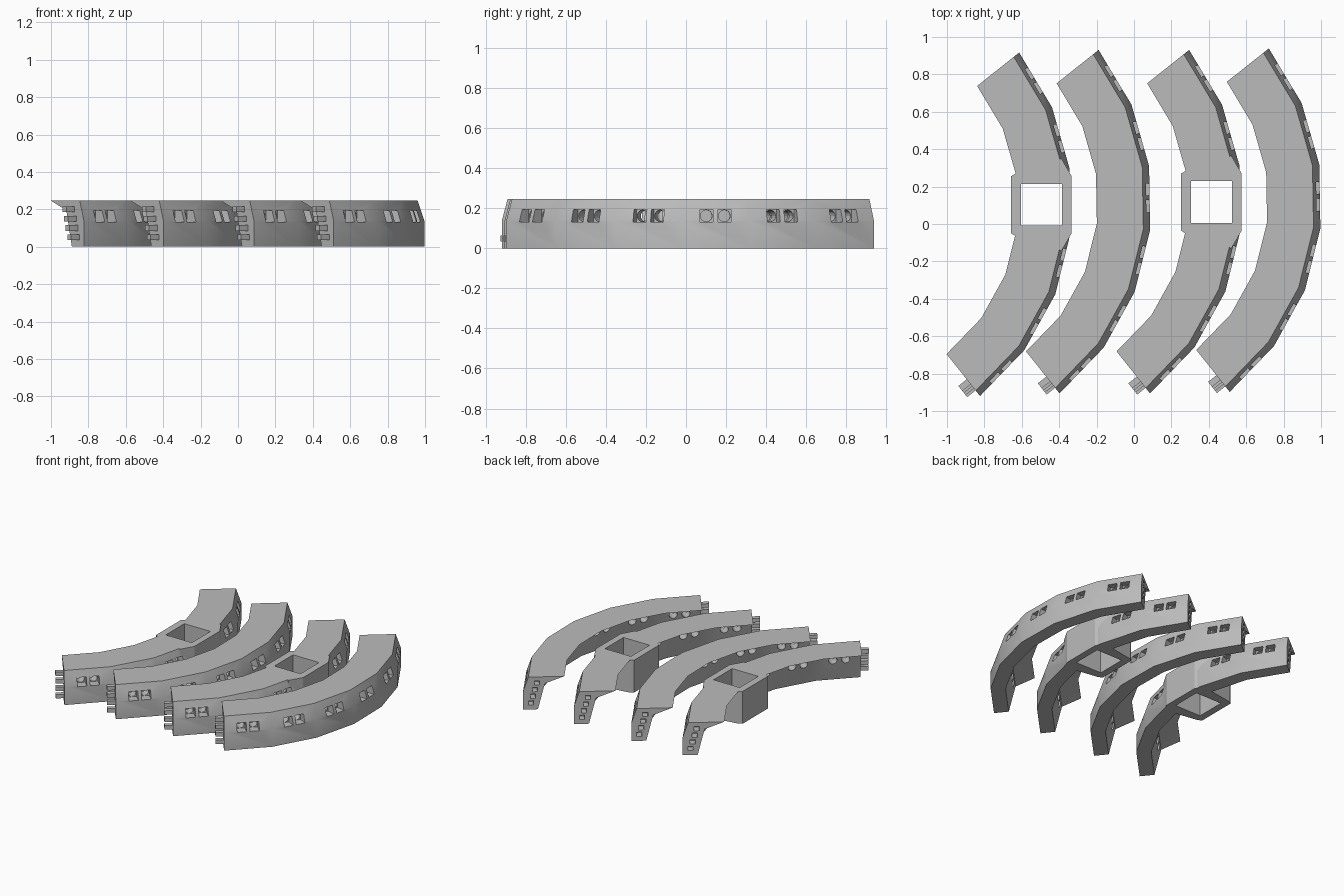
import bpy, bmesh
from math import radians, cos, sin
from mathutils import Matrix, Vector

cube = bpy.data.objects.get("Cube")
if cube:
    bpy.data.objects.remove(cube, do_unlink=True)

START, SEGMENTS, STEP = -51.5, 6, 15
HEIGHT = 0.247
WINDOW_Z = 0.162

stone = bpy.data.materials.new("stone_grey")
stone.use_nodes = True
GREY = (0.5, 0.5, 0.5, 1)
stone.diffuse_color = GREY
stone.node_tree.nodes["Principled BSDF"].inputs["Base Color"].default_value = GREY


def make_object(name, bm):
    bmesh.ops.recalc_face_normals(bm, faces=bm.faces)
    mesh = bpy.data.meshes.new(name)
    bm.to_mesh(mesh)
    bm.free()
    mesh.materials.append(stone)
    obj = bpy.data.objects.new(name, mesh)
    bpy.context.collection.objects.link(obj)
    return obj


def frame(angle, r, side, z):
    """Place something at radius r along an angle, shifted sideways."""
    return Matrix.Rotation(radians(angle), 4, 'Z') @ Matrix.Translation((r, side, z))


def add_box(bm, place, size):
    bmesh.ops.create_cube(bm, size=1, matrix=place @ Matrix.Diagonal((*size, 1)))


def boolean(obj, cutter, operation):
    mod = obj.modifiers.new("cut", 'BOOLEAN')
    mod.object, mod.operation, mod.solver = cutter, operation, 'EXACT'
    graph = bpy.context.evaluated_depsgraph_get()
    mesh = bpy.data.meshes.new_from_object(obj.evaluated_get(graph))
    obj.modifiers.clear()
    obj.data = mesh
    bpy.data.objects.remove(cutter, do_unlink=True)


def prism(name, points, top):
    bm = bmesh.new()
    face = bm.faces.new([bm.verts.new((x, y, 0)) for x, y in points])
    new = bmesh.ops.extrude_face_region(bm, geom=[face])["geom"]
    bmesh.ops.translate(bm, vec=(0, 0, top),
                        verts=[v for v in new if isinstance(v, bmesh.types.BMVert)])
    return make_object(name, bm)


def curved_wall(name):
    # cross-section: battered outside, overhanging ledge inside
    profile = [(1.203, 0), (1.307, 0), (1.307, 0.137), (1.27, HEIGHT),
               (1.02, HEIGHT), (1.155, 0.195)]
    bm = bmesh.new()
    rings = []
    for i in range(SEGMENTS + 1):
        a = radians(START + STEP * i)
        rings.append([bm.verts.new((r * cos(a), r * sin(a), z)) for r, z in profile])
    n = len(profile)
    for a, b in zip(rings, rings[1:]):
        for j in range(n):
            k = (j + 1) % n
            bm.faces.new((a[j], a[k], b[k], b[j]))
    bm.faces.new(rings[0])
    bm.faces.new(rings[-1])
    return make_object(name, bm)


def peg_spots():
    return [(1.252 - 0.014 * i, 0.05 + 0.05 * i) for i in range(4)]


def add_tower(wall):
    # flared tower body with an open square shaft
    half = [(0.979, 0.152), (1.005, 0.168), (1.2, 0.2), (1.247, 0.25), (1.304, 0.152)]
    outline = half + [(x, -y) for x, y in reversed(half)]
    boolean(wall, prism("tower_body", outline, HEIGHT), 'UNION')
    bm = bmesh.new()
    add_box(bm, Matrix.Translation((1.143, 0, 0.1)), (0.22, 0.224, 1))
    boolean(wall, make_object("shaft_cutter", bm), 'DIFFERENCE')


def cut_openings(wall, has_tower):
    recesses, holes = bmesh.new(), bmesh.new()
    for i in range(SEGMENTS):
        angle = START + STEP * (i + 0.5)
        if has_tower and abs(angle) < STEP / 2:
            continue
        for side in (-0.045, 0.045):
            # square outer recess, round inner hole
            add_box(recesses, frame(angle, 1.3, side, WINDOW_Z), (0.14, 0.066, 0.062))
            bmesh.ops.create_cone(
                holes, cap_ends=True, segments=16, radius1=0.029, radius2=0.029, depth=0.25,
                matrix=frame(angle, 1.16, side, WINDOW_Z) @ Matrix.Rotation(radians(90), 4, 'Y'))
    # sockets in the far end
    for r, z in peg_spots():
        add_box(recesses, frame(START + 90, r, 0, z), (0.036, 0.12, 0.032))
    boolean(wall, make_object("recess_cutter", recesses), 'DIFFERENCE')
    boolean(wall, make_object("hole_cutter", holes), 'DIFFERENCE')


def smooth(obj):
    bpy.ops.object.select_all(action='DESELECT')
    obj.select_set(True)
    bpy.context.view_layer.objects.active = obj
    bpy.ops.object.shade_smooth_by_angle(angle=radians(20))


# four wall sections, alternating towered and plain
centres = [(-1.637, 0.103), (-1.212, 0.117), (-0.728, 0.117), (-0.302, 0.125)]
for index, (cx, cy) in enumerate(centres, 1):
    has_tower = index % 2 == 1
    kind = "tower_wall" if has_tower else "plain_wall"
    wall = curved_wall(f"{kind}_{index}")
    if has_tower:
        add_tower(wall)
    cut_openings(wall, has_tower)
    wall.location = (cx, cy, 0)
    smooth(wall)

    # joining pegs on the near end
    bm = bmesh.new()
    for r, z in peg_spots():
        add_box(bm, frame(START, r, -0.02, z), (0.034, 0.074, 0.03))
    pegs = make_object(f"joining_pegs_{index}", bm)
    pegs.location = (cx, cy, 0)
